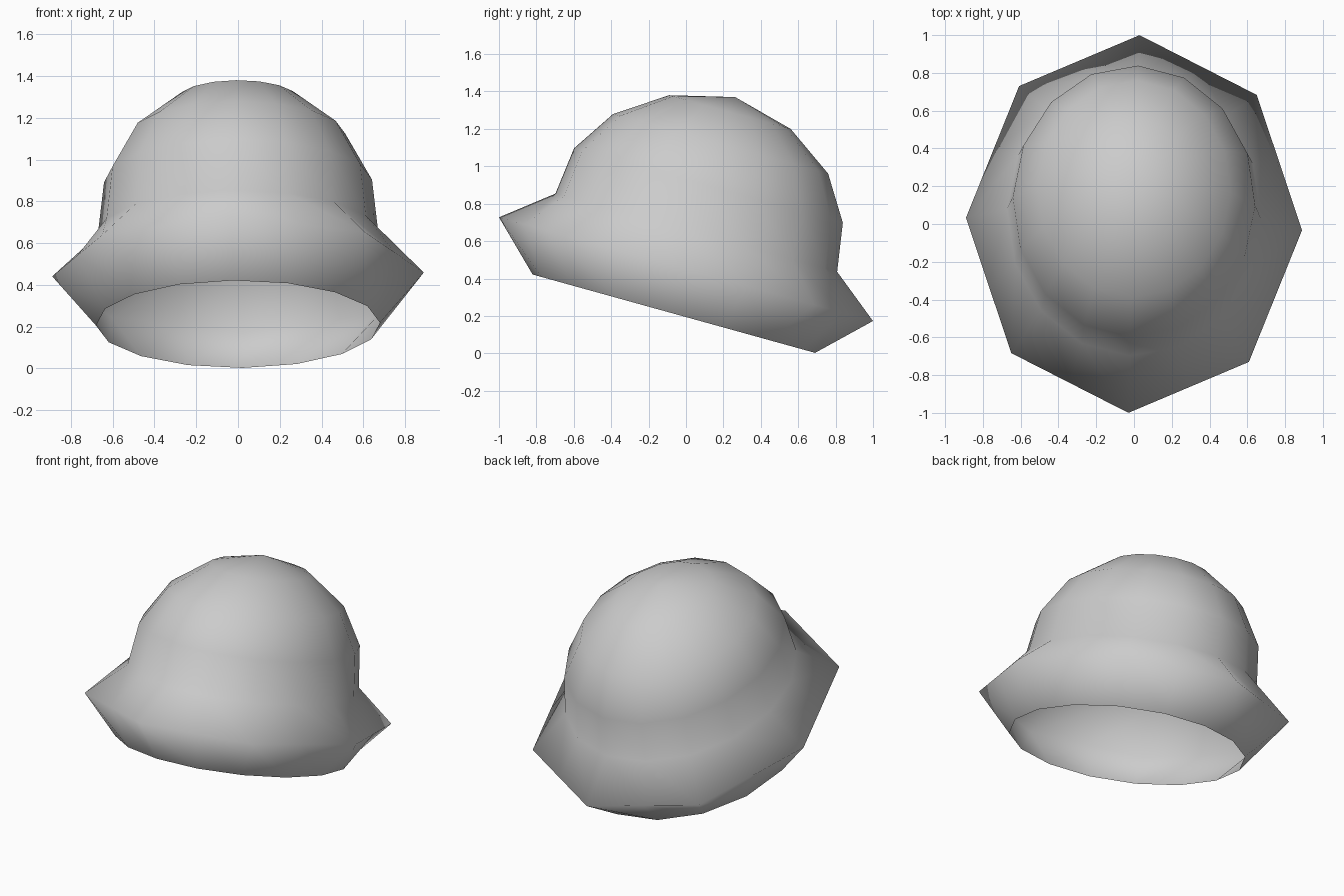
import bpy, bmesh, math
from mathutils import Vector

if "Cube" in bpy.data.objects:
    bpy.data.objects.remove(bpy.data.objects["Cube"])

SIDES = 16
TILT = math.radians(15.5)
TURN = math.radians(1.9)
LENGTHWISE = Vector((0, math.cos(TILT), -math.sin(TILT)))

# Tilted rings from open rim to crown: centre y, centre z, half width, half length, octagonal
RINGS = [
    (-0.065, 0.212, 0.68, 0.784, False),   # lower rim
    (0.0, 0.45, 0.89, 1.038, True),        # brim points
    (0.055, 0.645, 0.672, 0.782, False),   # neck
    (0.12, 0.897, 0.642, 0.746, False),
    (0.185, 1.12, 0.513, 0.597, False),
    (0.235, 1.29, 0.289, 0.337, False),
]
APEX = (0, 0.263, 1.37)


def ring_points(cy, cz, rx, ry, octagonal):
    pts = []
    for i in range(SIDES):
        a = TURN + 2 * math.pi * i / SIDES
        pts.append(Vector((rx * math.sin(a), cy, cz)) + LENGTHWISE * (ry * math.cos(a)))
    if octagonal:
        # in-between points lie on the straight sides of the octagon
        for i in range(1, SIDES, 2):
            pts[i] = (pts[i - 1] + pts[(i + 1) % SIDES]) / 2
    return pts


# Open bell-shaped shell
bm = bmesh.new()
loops = [[bm.verts.new(p) for p in ring_points(*r)] for r in RINGS]
for low, high in zip(loops, loops[1:]):
    for i in range(SIDES):
        j = (i + 1) % SIDES
        bm.faces.new((low[i], high[i], high[j], low[j]))

# Crown cap
top = bm.verts.new(APEX)
for i in range(SIDES):
    bm.faces.new((loops[-1][i], top, loops[-1][(i + 1) % SIDES]))

bmesh.ops.recalc_face_normals(bm, faces=bm.faces)
if sum(f.normal.z * f.calc_area() for f in bm.faces) < 0:
    bmesh.ops.reverse_faces(bm, faces=bm.faces)
for f in bm.faces:
    f.smooth = True

mesh = bpy.data.meshes.new("bell_hat")
bm.to_mesh(mesh)
bm.free()
hat = bpy.data.objects.new("bell_hat", mesh)
bpy.context.collection.objects.link(hat)
